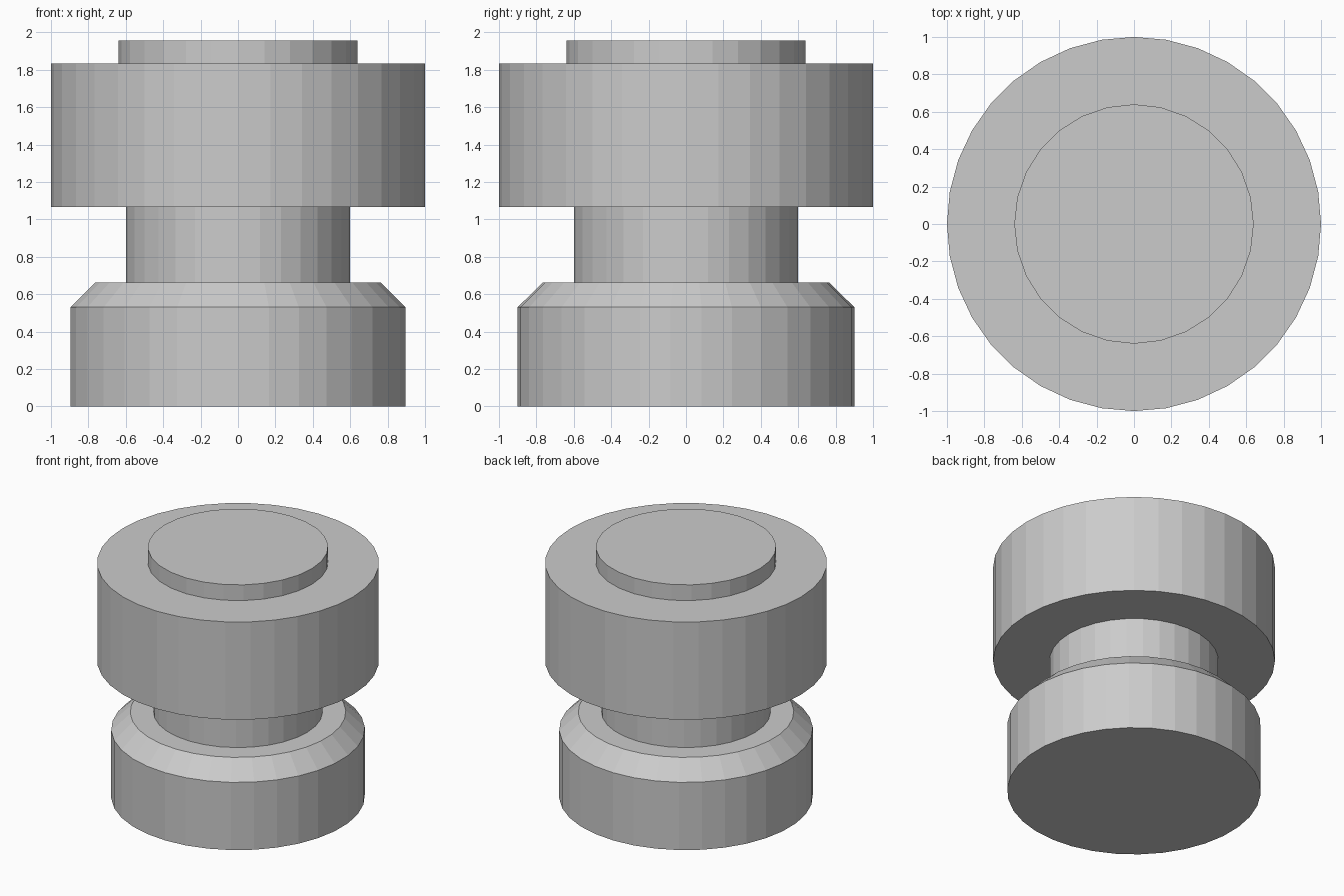
import bpy
import bmesh
from math import sin, cos, tau

default = bpy.data.objects.get("Cube")
if default:
    bpy.data.objects.remove(default, do_unlink=True)

# Single plain grey
grey = bpy.data.materials.new("plain_grey")
grey.use_nodes = True
colour = (0.6, 0.6, 0.6, 1)
grey.diffuse_color = colour
grey.node_tree.nodes["Principled BSDF"].inputs["Base Color"].default_value = colour


def turned_part(name, sides, profile):
    """Closed solid of revolution from (radius, height) rings, bottom to top."""
    bm = bmesh.new()
    rings = [[bm.verts.new((r * sin(tau * i / sides), r * cos(tau * i / sides), z))
              for i in range(sides)] for r, z in profile]
    for low, high in zip(rings, rings[1:]):
        for i in range(sides):
            j = (i + 1) % sides
            bm.faces.new((low[i], low[j], high[j], high[i]))
    bm.faces.new(rings[0])
    bm.faces.new(rings[-1])
    bmesh.ops.recalc_face_normals(bm, faces=bm.faces)
    mesh = bpy.data.meshes.new(name)
    bm.to_mesh(mesh)
    bm.free()
    mesh.materials.append(grey)
    obj = bpy.data.objects.new(name, mesh)
    bpy.context.collection.objects.link(obj)
    return obj


# Chamfered foot, narrow neck, wide head and raised cap
turned_part("base", 34, [(0.9, 0), (0.9, 0.53), (0.765, 0.663)])
turned_part("neck", 32, [(0.6, 0.663), (0.6, 1.067)])
turned_part("head", 36, [(1, 1.067), (1, 1.832)])
turned_part("cap", 28, [(0.64, 1.832), (0.64, 1.955)])
